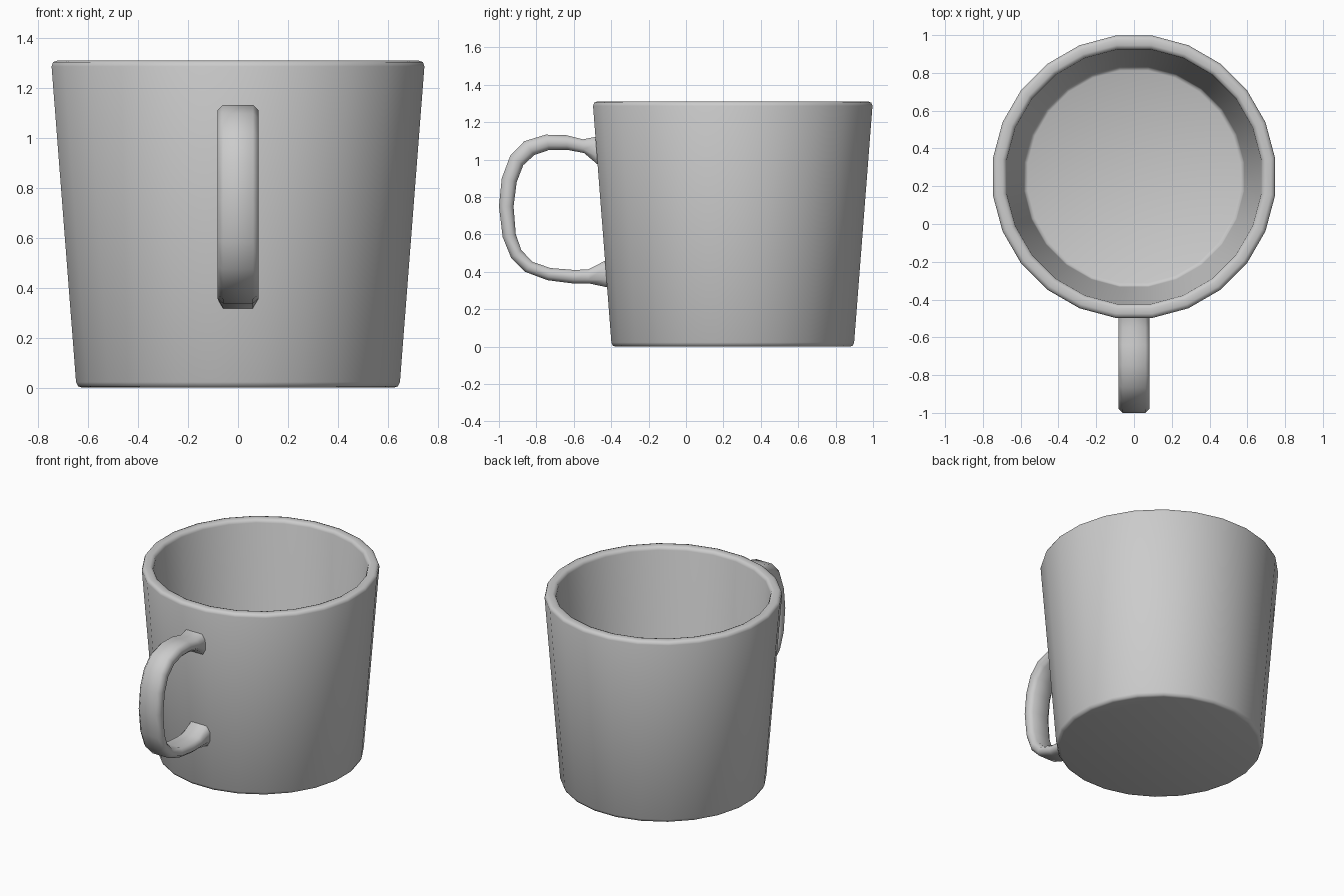
import bpy, bmesh
from math import pi, cos, sin

if "Cube" in bpy.data.objects:
    bpy.data.objects.remove(bpy.data.objects["Cube"])

SIDES = 24
CENTRE_Y = 0.25
FLAT = cos(pi / SIDES)  # profile radii are measured to the flats


def bridge(bm, a, b):
    n = len(a)
    for i in range(n):
        bm.faces.new((a[i], a[(i + 1) % n], b[(i + 1) % n], b[i]))


def build(name, rings, angle):
    """Skin a list of closed rings and cap both ends."""
    bm = bmesh.new()
    loops = [[bm.verts.new(p) for p in ring] for ring in rings]
    for a, b in zip(loops, loops[1:]):
        bridge(bm, a, b)
    bm.faces.new(loops[0])
    bm.faces.new(loops[-1])
    bmesh.ops.recalc_face_normals(bm, faces=bm.faces)
    mesh = bpy.data.meshes.new(name)
    bm.to_mesh(mesh)
    bm.free()
    obj = bpy.data.objects.new(name, mesh)
    bpy.context.collection.objects.link(obj)
    bpy.ops.object.select_all(action='DESELECT')
    obj.select_set(True)
    bpy.context.view_layer.objects.active = obj
    bpy.ops.object.shade_smooth_by_angle(angle=angle)
    return obj


# Cup body: outside from base to rim, then down the inside to the floor
profile = [(0.625, 0), (0.641, 0.005), (0.649, 0.022),
           (0.747, 1.287), (0.741, 1.304), (0.725, 1.31),
           (0.696, 1.31), (0.681, 1.304), (0.674, 1.287),
           (0.583, 0.092), (0.577, 0.077), (0.562, 0.07)]
angles = [(i + 0.5) * 2 * pi / SIDES for i in range(SIDES)]
build("cup_body", [[(r / FLAT * cos(a), CENTRE_Y + r / FLAT * sin(a), z)
                    for a in angles] for r, z in profile], 1.0)

# Handle: outer and inner (y, z) edges, flared where they enter the wall
outer = [(-0.455, 1.128), (-0.49, 1.12), (-0.55, 1.108), (-0.64, 1.13), (-0.75, 1.133),
         (-0.865, 1.098), (-0.94, 1.02), (-0.985, 0.9), (-1.0, 0.75),
         (-0.98, 0.585), (-0.935, 0.475), (-0.86, 0.4), (-0.74, 0.355),
         (-0.6, 0.337), (-0.52, 0.338), (-0.435, 0.32), (-0.39, 0.312)]
inner = [(-0.445, 0.95), (-0.48, 0.98), (-0.545, 1.035), (-0.635, 1.052), (-0.73, 1.052),
         (-0.81, 1.025), (-0.87, 0.97), (-0.905, 0.88), (-0.922, 0.75),
         (-0.91, 0.6), (-0.88, 0.515), (-0.82, 0.453), (-0.725, 0.42),
         (-0.6, 0.41), (-0.525, 0.412), (-0.44, 0.455), (-0.4, 0.48)]
section = [(-0.06, 0), (0.06, 0), (0.083, 0.28), (0.083, 0.72),
           (0.06, 1), (-0.06, 1), (-0.083, 0.72), (-0.083, 0.28)]
build("handle", [[(x, o[0] + (i[0] - o[0]) * t, o[1] + (i[1] - o[1]) * t)
                  for x, t in section] for o, i in zip(outer, inner)], 1.0)
